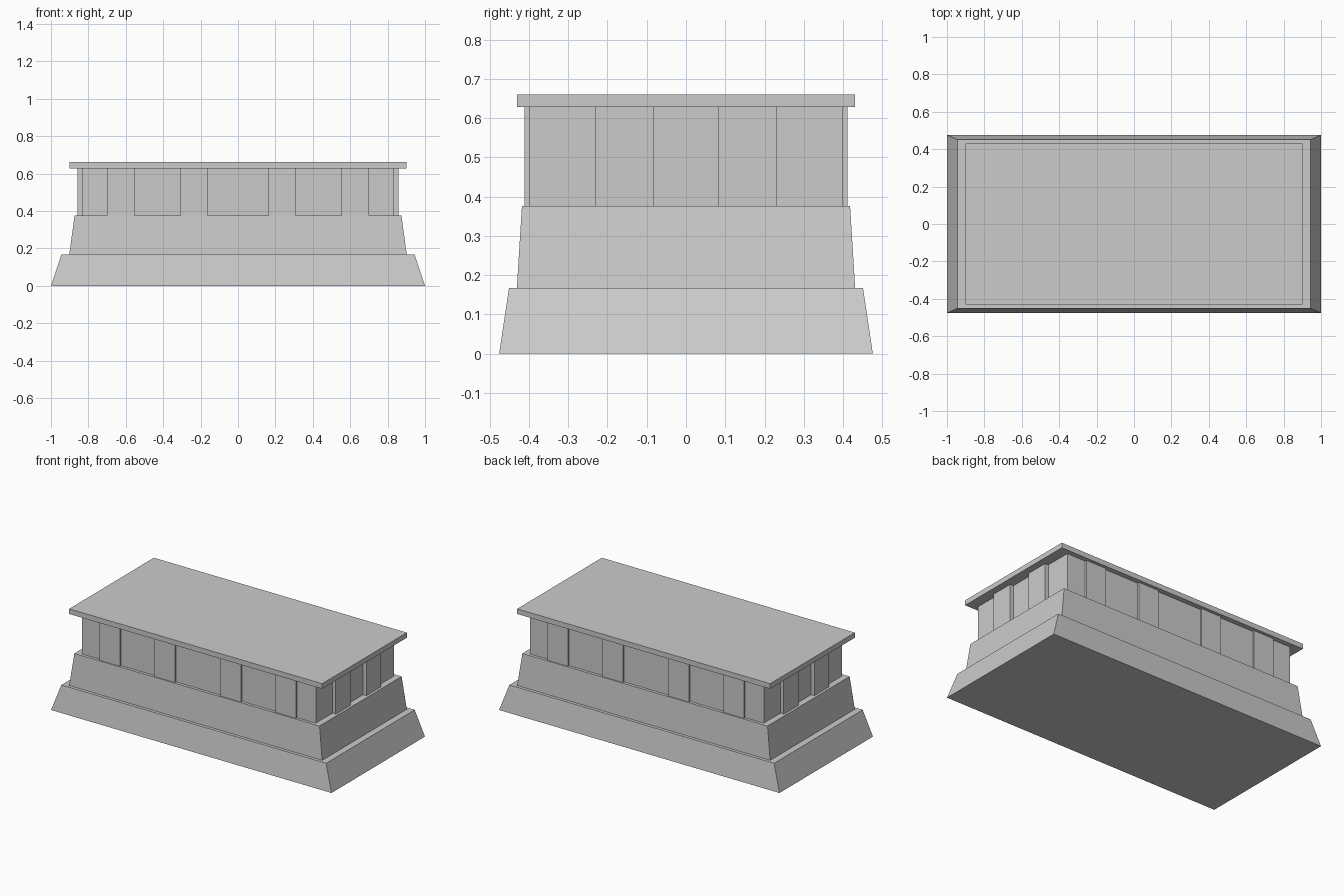
import bpy, bmesh

if "Cube" in bpy.data.objects:
    bpy.data.objects.remove(bpy.data.objects["Cube"])


def tier(name, z0, z1, bottom, top=None, center=(0, 0)):
    """Four-sided block with half-sizes `bottom` at z0 tapering to `top` at z1."""
    top = top or bottom
    bm = bmesh.new()
    bmesh.ops.create_cube(bm, size=2)
    for v in bm.verts:
        hx, hy = top if v.co.z > 0 else bottom
        v.co = (center[0] + v.co.x * hx, center[1] + v.co.y * hy,
                z1 if v.co.z > 0 else z0)
    mesh = bpy.data.meshes.new(name)
    bm.to_mesh(mesh)
    bm.free()
    obj = bpy.data.objects.new(name, mesh)
    bpy.context.collection.objects.link(obj)
    return obj


Z1, Z2, Z3, Z4 = 0.167, 0.376, 0.628, 0.661
CORE_X, CORE_Y = 0.834, 0.399

# Stepped plinth, recessed wall and cap slab
tier("lower_plinth", 0, Z1, (1.0, 0.476), (0.944, 0.451))
tier("upper_plinth", Z1, Z2, (0.902, 0.431), (0.874, 0.418))
tier("wall_core", Z2, Z3, (CORE_X, CORE_Y))
tier("cap_slab", Z3, Z4, (0.902, 0.431))

# Shallow pilasters on the long faces
for side in (-1, 1):
    for x in (-0.627, -0.235, 0.235, 0.627):
        tier("long_side_pilaster", Z2, Z3, (0.073, 0.006),
             center=(x, side * (CORE_Y + 0.006)))

# Deeper pilasters on the short faces
for side in (-1, 1):
    for y in (-0.156, 0.156):
        tier("short_side_pilaster", Z2, Z3, (0.012, 0.074),
             center=(side * (CORE_X + 0.012), y))
